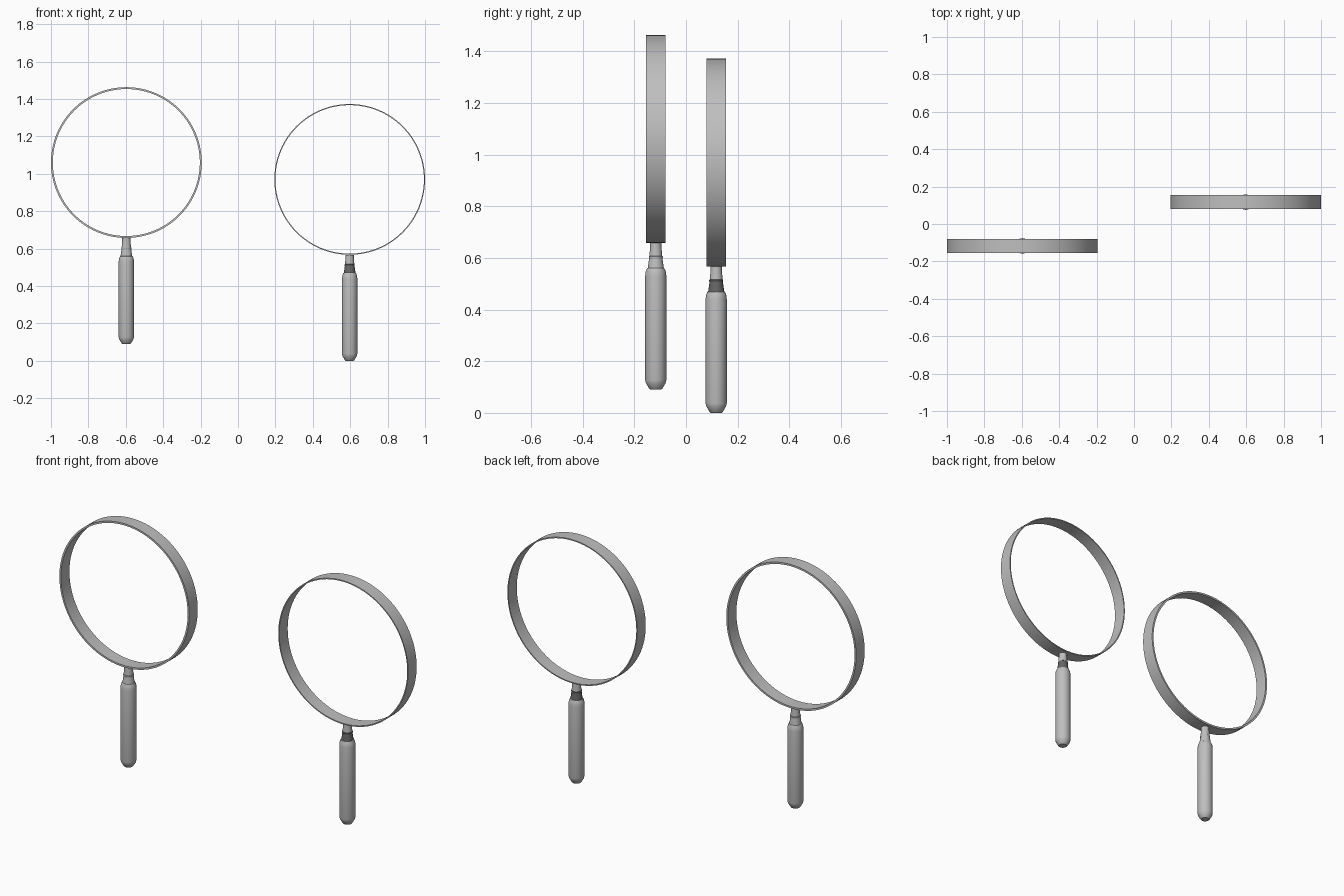
import bpy, bmesh, math

cube = bpy.data.objects.get("Cube")
if cube:
    bpy.data.objects.remove(cube, do_unlink=True)


def make_material(name, value):
    mat = bpy.data.materials.new(name)
    mat.use_nodes = True
    colour = (value, value, value, 1.0)
    mat.diffuse_color = colour
    mat.node_tree.nodes["Principled BSDF"].inputs["Base Color"].default_value = colour
    return mat


light_grey = make_material("light grey", 0.52)
dark_grey = make_material("dark grey", 0.13)


def lathe(name, profile, location, materials, segments=48, closed=False, horizontal=False):
    """Spin (radius, height) points round z; horizontal turns the axis to y."""
    bm = bmesh.new()
    rings = []
    for r, h in profile:
        ring = []
        for i in range(segments):
            a = math.tau * i / segments
            c, s = r * math.cos(a), r * math.sin(a)
            ring.append(bm.verts.new((c, h, s) if horizontal else (c, s, h)))
        rings.append(ring)
    pairs = list(zip(rings, rings[1:]))
    if closed:
        pairs.append((rings[-1], rings[0]))
    else:
        bm.faces.new(rings[0])
        bm.faces.new(rings[-1])
    for low, high in pairs:
        for i in range(segments):
            j = (i + 1) % segments
            bm.faces.new((low[i], low[j], high[j], high[i]))
    bmesh.ops.recalc_face_normals(bm, faces=bm.faces[:])
    mesh = bpy.data.meshes.new(name)
    bm.to_mesh(mesh)
    bm.free()
    for mat in materials:
        mesh.materials.append(mat)
    obj = bpy.data.objects.new(name, mesh)
    obj.location = location
    bpy.context.collection.objects.link(obj)
    bpy.ops.object.select_all(action='DESELECT')
    obj.select_set(True)
    bpy.context.view_layer.objects.active = obj
    bpy.ops.object.shade_smooth_by_angle(angle=math.radians(30))
    return obj


def magnifier(side, x, y, z, thickness, dark_collar):
    # Grip with a chamfered base and rounded shoulder
    grip = [(0.021, 0), (0.025, 0.003), (0.038, 0.025), (0.041, 0.037),
            (0.041, 0.44), (0.039, 0.457), (0.034, 0.469), (0.031, 0.471)]
    lathe(side + "_handle", grip, (x, y, z), [light_grey], 32)

    # Tapered collar between grip and neck
    collar = [(0.031, 0.471), (0.026, 0.507), (0.027, 0.509), (0.027, 0.515), (0.025, 0.517)]
    lathe(side + "_collar", collar, (x, y, z),
          [dark_grey if dark_collar else light_grey], 32)

    # Neck meeting the underside of the frame
    neck = [(0.025, 0.517), (0.022, 0.55), (0.022, 0.567)]
    lathe(side + "_neck", neck, (x, y, z), [light_grey], 32)

    # Open circular frame
    outer, half = 0.403, 0.0375
    inner = outer - thickness
    band = [(outer, -half), (outer, half), (inner, half), (inner, -half)]
    lathe(side + "_frame", band, (x, y, z + 0.97), [light_grey], 96, True, True)


magnifier("right", -0.597, -0.117, 0.09, 0.010, False)
magnifier("left", 0.597, 0.117, 0.0, 0.006, True)
